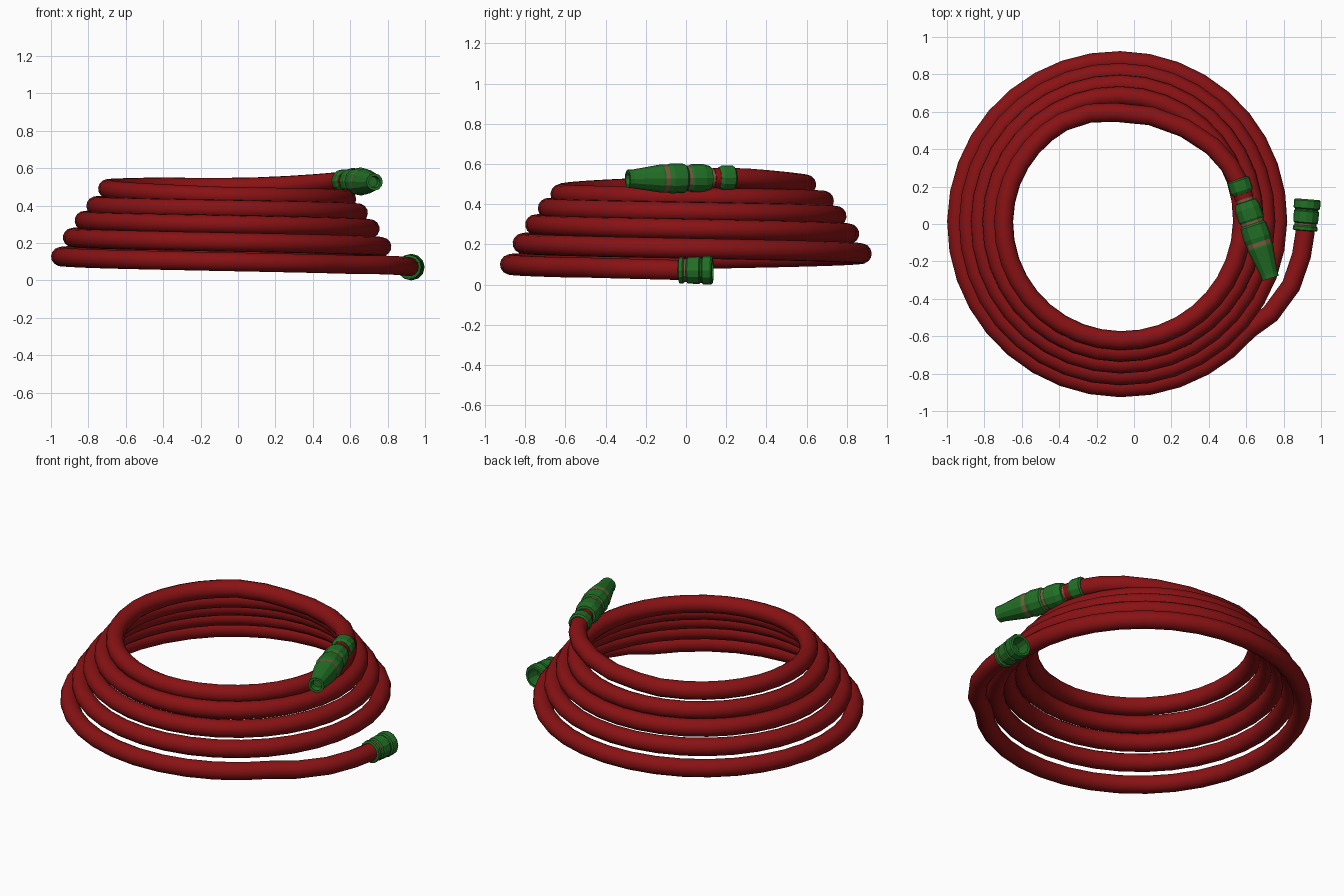
import bpy, bmesh, math
from mathutils import Vector

old = bpy.data.objects.get("Cube")
if old:
    bpy.data.objects.remove(old, do_unlink=True)


def material(name, rgb):
    m = bpy.data.materials.new(name)
    m.use_nodes = True
    m.diffuse_color = (*rgb, 1)
    m.node_tree.nodes["Principled BSDF"].inputs["Base Color"].default_value = (*rgb, 1)
    return m


red = material("hose red", (0.25, 0.006, 0.007))
green = material("fitting green", (0.016, 0.16, 0.019))
brown = material("seal brown", (0.2, 0.105, 0.05))


def coil_point(q):
    """Point on the rising spiral after q quarter turns from the front."""
    a = -math.pi / 2 * (1 + q)
    r = 0.89 - 0.0157 * q
    z = 0.1 + 0.0277 * q - 0.000365 * q * q
    z += 0.025 * min(1, max(0, q - 16))
    return (-0.074 + r * math.cos(a), 0.015 + r * math.sin(a), z)


# Hose: loose outer end, spiral coils, then the top end leading to the nozzle
path = [(0.922, 0.04, 0.072), (0.914, -0.05, 0.073), (0.895, -0.17, 0.076),
        (0.84, -0.33, 0.08), (0.73, -0.48, 0.084)]
steps = 9
path += [coil_point(i / steps) for i in range(-5, int(17.7 * steps) + 1)]
path += [(-0.24, 0.592, 0.497), (-0.1, 0.597, 0.497), (0.09, 0.578, 0.5),
         (0.27, 0.513, 0.508), (0.42, 0.415, 0.518), (0.51, 0.315, 0.526),
         (0.56, 0.225, 0.53), (0.59, 0.135, 0.53)]
curve = bpy.data.curves.new("hose", "CURVE")
curve.dimensions = "3D"
curve.bevel_depth = 0.051
curve.bevel_resolution = 5
curve.use_fill_caps = True
spline = curve.splines.new("POLY")
spline.points.add(len(path) - 1)
for p, co in zip(spline.points, path):
    p.co = (*co, 1)
spline.use_smooth = True
curve.materials.append(red)
bpy.context.collection.objects.link(bpy.data.objects.new("hose", curve))


def lathe(name, start, end, profile, sides=12):
    """Turn (distance, radius, colour of next band) rows around an axis."""
    start, end = Vector(start), Vector(end)
    rot = (end - start).to_track_quat("Z", "Y")
    bm = bmesh.new()
    rings = []
    for t, r, _ in profile:
        rings.append([bm.verts.new(start + rot @ Vector((
            r * math.cos(math.tau * i / sides), r * math.sin(math.tau * i / sides), t)))
            for i in range(sides)])
    for k in range(len(rings) - 1):
        for i in range(sides):
            j = (i + 1) % sides
            f = bm.faces.new((rings[k][i], rings[k][j], rings[k + 1][j], rings[k + 1][i]))
            f.material_index = profile[k][2]
    bm.faces.new(rings[0][::-1])
    bm.faces.new(rings[-1])
    bmesh.ops.recalc_face_normals(bm, faces=bm.faces)
    me = bpy.data.meshes.new(name)
    bm.to_mesh(me)
    bm.free()
    me.materials.append(green)
    me.materials.append(brown)
    bpy.context.collection.objects.link(bpy.data.objects.new(name, me))


# Spray nozzle: collar, neck, two grip rings, tapered tip with a bore
lathe("spray_nozzle", (0.556, 0.24, 0.532), (0.73, -0.29, 0.526), [
    (0, 0.052, 0), (0.008, 0.062, 0), (0.065, 0.062, 0), (0.082, 0.052, 0),
    (0.084, 0.046, 1), (0.126, 0.046, 0), (0.128, 0.06, 0), (0.165, 0.07, 0),
    (0.225, 0.07, 0), (0.236, 0.064, 1), (0.252, 0.064, 0), (0.262, 0.072, 0),
    (0.33, 0.075, 0), (0.354, 0.069, 1), (0.376, 0.069, 0), (0.386, 0.07, 0),
    (0.535, 0.046, 0), (0.558, 0.046, 0), (0.558, 0.032, 0), (0.52, 0.028, 0)])

# Coupling: flange, seal groove, body with a lip and an open socket
lathe("hose_coupling", (0.914, -0.037, 0.071), (0.928, 0.133, 0.071), [
    (0, 0.054, 0), (0.004, 0.066, 0), (0.022, 0.066, 0), (0.03, 0.058, 1),
    (0.04, 0.058, 0), (0.046, 0.066, 0), (0.104, 0.068, 0), (0.11, 0.062, 0),
    (0.116, 0.062, 0), (0.122, 0.071, 0), (0.162, 0.071, 0), (0.17, 0.065, 0),
    (0.17, 0.05, 0), (0.09, 0.048, 0)])
